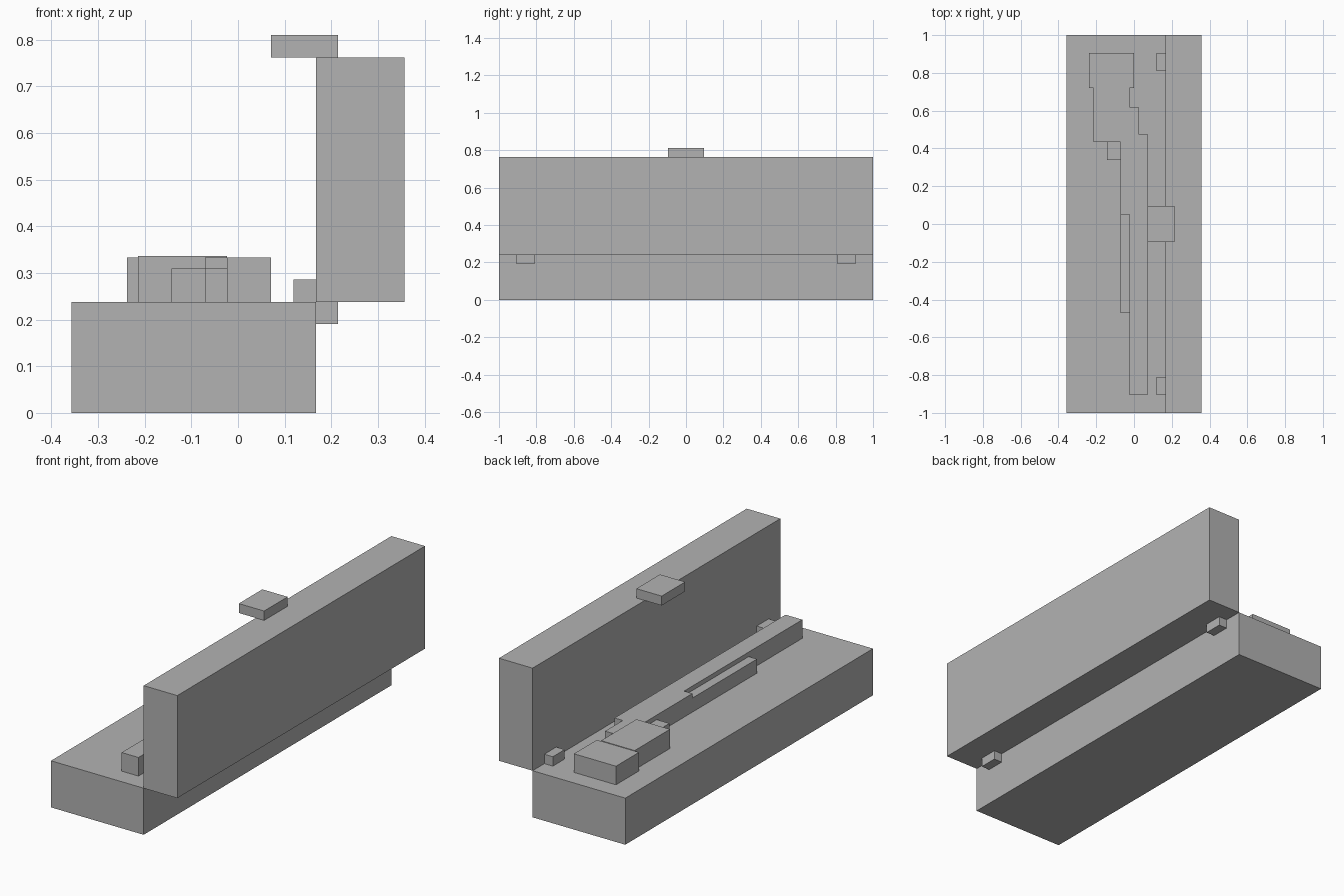
import bpy
import bmesh

if "Cube" in bpy.data.objects:
    bpy.data.objects.remove(bpy.data.objects["Cube"])

grey = bpy.data.materials.new("grey")
grey.diffuse_color = (0.448, 0.448, 0.448, 1)
grey.use_nodes = True
grey.node_tree.nodes["Principled BSDF"].inputs["Base Color"].default_value = grey.diffuse_color


def prism(name, outline, z0, z1):
    """Extrude a flat outline from z0 up to z1."""
    bm = bmesh.new()
    face = bm.faces.new([bm.verts.new((x, y, z0)) for x, y in outline])
    top = bmesh.ops.extrude_face_region(bm, geom=[face])["geom"]
    verts = [v for v in top if isinstance(v, bmesh.types.BMVert)]
    bmesh.ops.translate(bm, verts=verts, vec=(0, 0, z1 - z0))
    bmesh.ops.recalc_face_normals(bm, faces=bm.faces[:])
    mesh = bpy.data.meshes.new(name)
    bm.to_mesh(mesh)
    bm.free()
    mesh.materials.append(grey)
    obj = bpy.data.objects.new(name, mesh)
    bpy.context.collection.objects.link(obj)
    return obj


def box(name, x0, x1, y0, y1, z0, z1):
    return prism(name, [(x0, y0), (x1, y0), (x1, y1), (x0, y1)], z0, z1)


# Open case: tray, upright lid, latch and two hinges
FLOOR = 0.238
box("case_base", -0.357, 0.167, -1, 1, 0, FLOOR)
box("case_lid", 0.167, 0.357, -1, 1, FLOOR, 0.762)
box("latch", 0.071, 0.214, -0.095, 0.095, 0.762, 0.81)
for side, y in (("front", -0.857), ("back", 0.857)):
    box(side + "_hinge", 0.119, 0.214, y - 0.048, y + 0.048, 0.191, 0.286)

# Long item lying in the tray: barrel and receiver share one stepped outline
prism("barrel_and_receiver", [
    (-0.024, -0.905), (0.071, -0.905), (0.071, 0.476), (0.024, 0.476),
    (0.024, 0.619), (-0.071, 0.619), (-0.071, 0.05), (-0.024, 0.05)],
    FLOOR, 0.333)
box("fore_grip", -0.071, -0.024, -0.472, 0.05, FLOOR, 0.31)
box("trigger", -0.143, -0.071, 0.338, 0.435, FLOOR, 0.31)
box("hand_grip", -0.214, -0.024, 0.435, 0.72, FLOOR, 0.336)
box("stock", -0.238, 0.0, 0.72, 0.905, FLOOR, 0.333)
